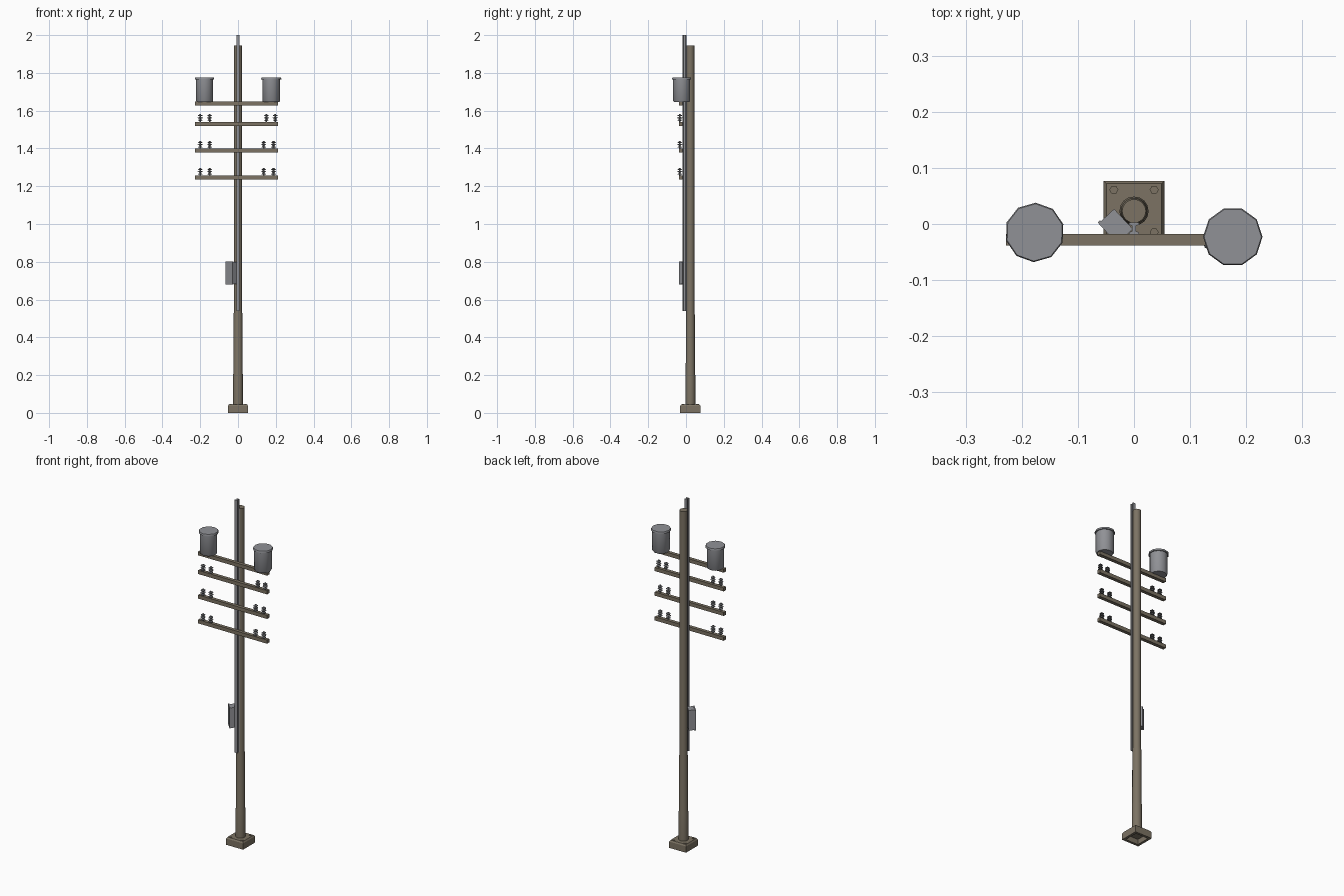
import bpy, bmesh, math
from mathutils import Matrix, Vector

if "Cube" in bpy.data.objects:
    bpy.data.objects.remove(bpy.data.objects["Cube"])


def material(name, rgb):
    m = bpy.data.materials.new(name)
    m.diffuse_color = (*rgb, 1)
    m.use_nodes = True
    m.node_tree.nodes["Principled BSDF"].inputs["Base Color"].default_value = m.diffuse_color
    return m


BROWN = material("weathered brown", (0.20, 0.17, 0.125))
GREY = material("galvanised grey", (0.28, 0.285, 0.305))
DARK = material("insulator grey", (0.17, 0.175, 0.185))


def finish(bm, name, mat, smooth=False):
    bmesh.ops.recalc_face_normals(bm, faces=bm.faces)
    me = bpy.data.meshes.new(name)
    bm.to_mesh(me)
    bm.free()
    ob = bpy.data.objects.new(name, me)
    bpy.context.collection.objects.link(ob)
    me.materials.append(mat)
    if smooth:
        bpy.ops.object.select_all(action='DESELECT')
        ob.select_set(True)
        bpy.context.view_layer.objects.active = ob
        bpy.ops.object.shade_smooth_by_angle(angle=math.radians(40))
    return ob


def box(name, center, size, mat, turn=0):
    bm = bmesh.new()
    bmesh.ops.create_cube(bm, size=1, matrix=Matrix.Translation(center)
                          @ Matrix.Rotation(turn, 4, 'Z') @ Matrix.Diagonal((*size, 1)))
    return finish(bm, name, mat)


def lathe(name, x, y, profile, sides, mat, turn=0, smooth=True):
    """Capped stack of rings from (radius, z) pairs."""
    bm = bmesh.new()
    rings = [[bm.verts.new((x + r * math.cos(turn + math.tau * i / sides),
                            y + r * math.sin(turn + math.tau * i / sides), z))
              for i in range(sides)] for r, z in profile]
    for a, b in zip(rings, rings[1:]):
        for i in range(sides):
            j = (i + 1) % sides
            bm.faces.new((a[i], a[j], b[j], b[i]))
    bm.faces.new(rings[0])
    bm.faces.new(rings[-1])
    return finish(bm, name, mat, smooth)


PY = 0.023  # pole axis in y

# Footing block: chamfered top, hollow underside
s = math.sqrt(2)
lathe("base_block", 0, PY,
      [(0.040 * s, 0.030), (0.040 * s, 0), (0.054 * s, 0), (0.054 * s, 0.036),
       (0.049 * s, 0.044)], 4, BROWN, math.pi / 4, False)
for sx in (-1, 1):
    for sy in (-1, 1):
        lathe("base_bolt", sx * 0.036, PY + sy * 0.038,
              [(0.008, 0.043), (0.008, 0.047)], 6, BROWN, 0, False)

# Pole with stepped lower sleeve
lathe("pole", 0, PY,
      [(0.026, 0.043), (0.026, 0.20), (0.0245, 0.21), (0.0235, 0.52),
       (0.0215, 0.54), (0.0213, 1.945)], 16, BROWN)

# I-section rail on the front of the pole
bm = bmesh.new()
half = [(0.009, -0.019), (0.009, -0.015), (0.004, -0.013),
        (0.004, -0.003), (0.009, -0.001), (0.009, 0.003)]
outline = half + [(-x, y) for x, y in reversed(half)]
face = bm.faces.new([bm.verts.new((x, y, 0.54)) for x, y in outline])
ext = bmesh.ops.extrude_face_region(bm, geom=[face], use_keep_orig=True)
bmesh.ops.translate(bm, vec=Vector((0, 0, 1.46)),
                    verts=[v for v in ext["geom"] if isinstance(v, bmesh.types.BMVert)])
finish(bm, "front_rail", GREY)

# Crossarms and their insulators
arms = [(1.638, ()),
        (1.530, (-0.20, -0.15, 0.15, 0.197)),
        (1.388, (-0.20, -0.15, 0.136, 0.188)),
        (1.245, (-0.20, -0.15, 0.136, 0.188))]
for z, xs in arms:
    box("crossarm", (-0.008, -0.028, z), (0.441, 0.020, 0.021), BROWN)
    for x in xs:
        b = z + 0.010
        prof = [(0.004, b)]
        for k, r in enumerate((0.012, 0.0135, 0.0125)):
            d = b + 0.006 + k * 0.0125
            prof += [(0.005, d), (r, d + 0.002), (r, d + 0.004), (0.005, d + 0.0075)]
        prof.append((0.004, b + 0.042))
        lathe("insulator", x, -0.033, prof, 8, DARK)

# Transformer cans with overhanging lids
for x, y, turn in ((-0.177, -0.015, math.radians(16)), (0.176, -0.023, 0)):
    lathe("transformer_can", x, y,
          [(0.043, 1.646), (0.047, 1.652), (0.047, 1.767)], 10, GREY, turn)
    lathe("transformer_lid", x, y,
          [(0.053, 1.765), (0.053, 1.771), (0.051, 1.776)], 10, GREY, turn)

# Meter box turned towards the front left, with a door
a = math.radians(-47)
n = Vector((math.sin(a), -math.cos(a), 0))  # direction the door faces
c = Vector((-0.0465, -0.017, 0.74))         # middle of the door front
box("meter_box", c - n * 0.021, (0.049, 0.034, 0.116), GREY, a)
box("meter_box_door", c - n * 0.003, (0.054, 0.006, 0.121), GREY, a)
